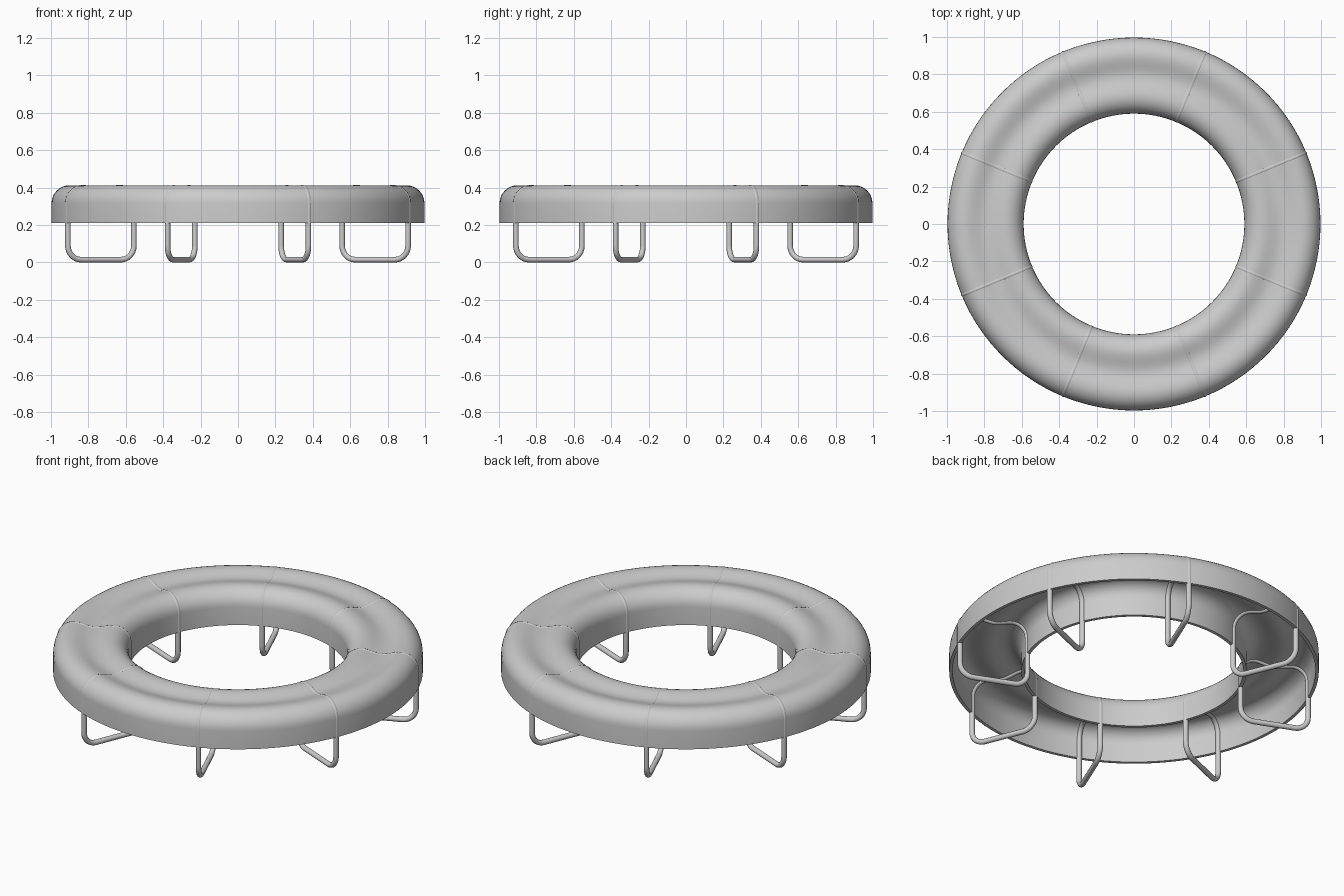
import bpy, bmesh, math
from mathutils import Vector

if "Cube" in bpy.data.objects:
    bpy.data.objects.remove(bpy.data.objects["Cube"])

R_OUT, R_IN = 0.997, 0.59      # ring radii
Z_LOW, Z_TOP = 0.21, 0.412     # shell rim and crest heights
DIP = 0.02                     # depth of the seat hollow


def top_path(off):
    """Seat cross-section (radius, z) from outer rim to inner rim, inset by off."""
    ro, ri, zt = R_OUT - off, R_IN + off, Z_TOP - off
    c, ci = 0.095 - off, 0.095 - off
    pts = [(ro, Z_LOW)]
    for i in range(9):
        a = math.pi / 2 * i / 8
        pts.append((ro - c + c * math.cos(a), zt - c + c * math.sin(a)))
    a0, a1 = ro - c, ri + ci
    for i in range(1, 12):
        t = i / 12
        pts.append((a0 + (a1 - a0) * t, zt - DIP * math.sin(math.pi * t) ** 2))
    for i in range(9):
        a = math.pi / 2 * (1 + i / 8)
        pts.append((ri + ci + ci * math.cos(a), zt - ci + ci * math.sin(a)))
    pts.append((ri, Z_LOW))
    return pts


def finish(name, bm):
    bmesh.ops.recalc_face_normals(bm, faces=bm.faces)
    me = bpy.data.meshes.new(name)
    bm.to_mesh(me)
    bm.free()
    ob = bpy.data.objects.new(name, me)
    bpy.context.collection.objects.link(ob)
    bpy.ops.object.select_all(action='DESELECT')
    ob.select_set(True)
    bpy.context.view_layer.objects.active = ob
    bpy.ops.object.shade_smooth_by_angle(angle=math.radians(40))
    return ob


def skin(bm, rings):
    """Join closed rings of points into a closed band."""
    rows = [[bm.verts.new(p) for p in ring] for ring in rings]
    for i, row in enumerate(rows):
        nxt = rows[(i + 1) % len(rows)]
        for j in range(len(row)):
            k = (j + 1) % len(row)
            bm.faces.new((row[j], row[k], nxt[k], nxt[j]))


# Hollow ring seat: outer skin and inner skin lathed round z
section = top_path(0) + top_path(0.018)[::-1]
bm = bmesh.new()
SEG = 128
skin(bm, [[(r * math.cos(2 * math.pi * i / SEG), r * math.sin(2 * math.pi * i / SEG), z)
           for r, z in section] for i in range(SEG)])
finish("ring_seat", bm)

# Leg loop centre line: hugs the seat section, then closes along the floor
TUBE = 0.015
INSET = 0.0125
loop = top_path(INSET)
ro, ri, c = R_OUT - INSET, R_IN + INSET, 0.075
for i in range(9):
    a = math.pi + math.pi / 2 * i / 8
    loop.append((ri + c + c * math.cos(a), TUBE + c + c * math.sin(a)))
for i in range(9):
    a = 1.5 * math.pi + math.pi / 2 * i / 8
    loop.append((ro - c + c * math.cos(a), TUBE + c + c * math.sin(a)))

# Eight tubular leg loops, set between the main axes
for n in range(8):
    ang = math.radians(22.5 + 45 * n)
    u = Vector((math.cos(ang), math.sin(ang), 0))
    side = Vector((-u.y, u.x, 0))
    path = [u * r + Vector((0, 0, z)) for r, z in loop]
    rings = []
    for i, p in enumerate(path):
        t = (path[(i + 1) % len(path)] - path[i - 1]).normalized()
        nrm = t.cross(side)
        rings.append([p + TUBE * (side * math.cos(math.tau * k / 12) + nrm * math.sin(math.tau * k / 12))
                      for k in range(12)])
    bm = bmesh.new()
    skin(bm, rings)
    finish(f"leg_loop_{n + 1}", bm)
